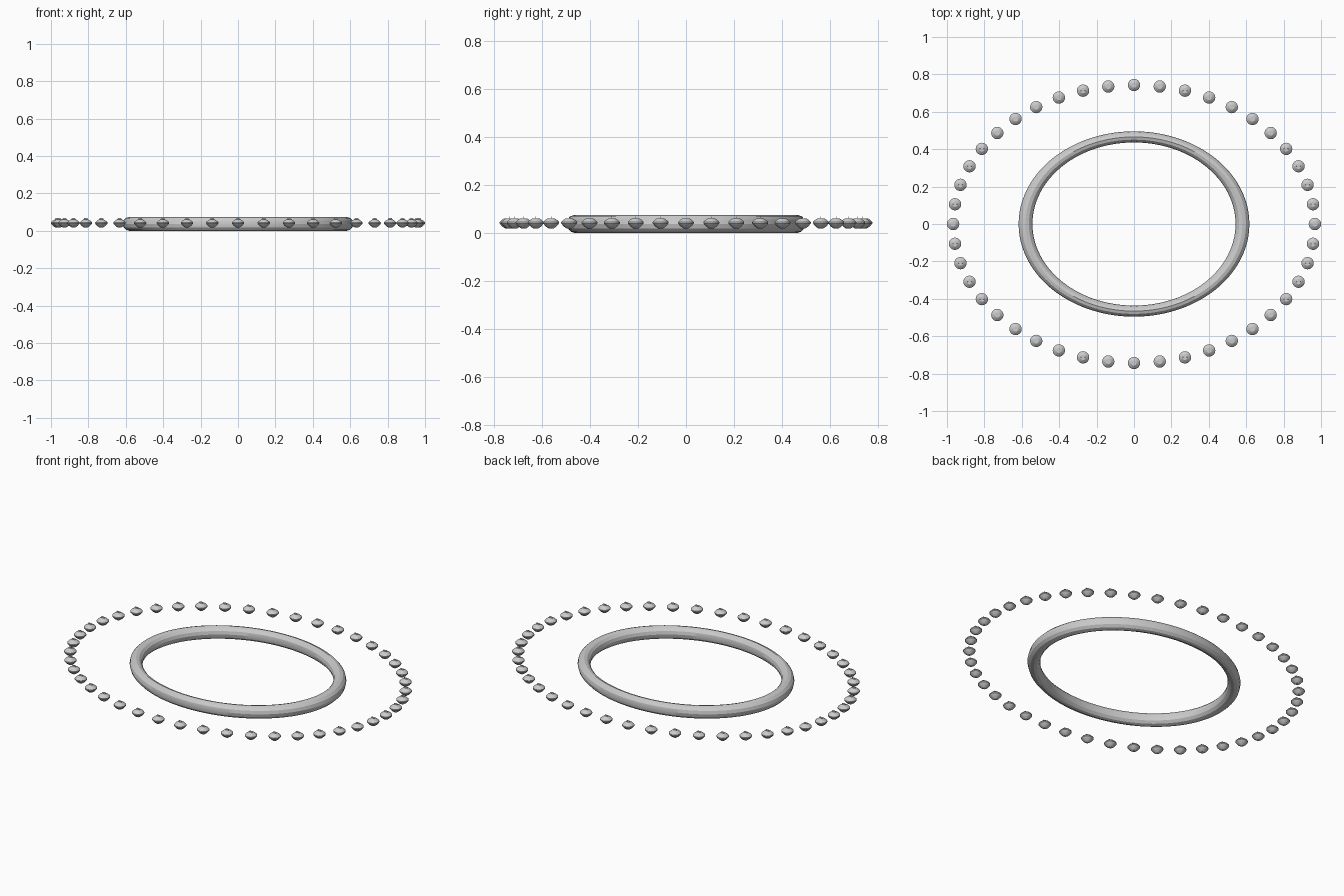
import bpy, bmesh, math

if "Cube" in bpy.data.objects:
    bpy.data.objects.remove(bpy.data.objects["Cube"])

def finish(bm, name, angle=25):
    bmesh.ops.recalc_face_normals(bm, faces=bm.faces)
    me = bpy.data.meshes.new(name)
    bm.to_mesh(me)
    bm.free()
    ob = bpy.data.objects.new(name, me)
    bpy.context.collection.objects.link(ob)
    bpy.ops.object.select_all(action='DESELECT')
    ob.select_set(True)
    bpy.context.view_layer.objects.active = ob
    bpy.ops.object.shade_smooth_by_angle(angle=math.radians(angle))
    return ob

# Oval ring: a round torus squeezed along y
bpy.ops.mesh.primitive_torus_add(major_segments=96, minor_segments=12,
                                 major_radius=0.58, minor_radius=0.037,
                                 location=(0, 0, 0.037))
ring = bpy.context.object
ring.name = "oval_ring"
ring.scale = (1, 0.803, 1)
bpy.ops.object.transform_apply(location=False, rotation=False, scale=True)
bpy.ops.object.shade_smooth_by_angle(angle=math.radians(25))

# Bead profile (radius, height about the rim), lathed round z
PROFILE = [(0.010, -0.024), (0.022, -0.016), (0.033, -0.003), (0.033, 0.003),
           (0.025, 0.011), (0.014, 0.018)]
SIDES = 20

def add_bead(bm, cx, cy, cz):
    rows = [[bm.verts.new((cx + r * math.cos(2 * math.pi * i / SIDES),
                           cy + r * math.sin(2 * math.pi * i / SIDES), cz + z))
             for i in range(SIDES)] for r, z in PROFILE]
    for a, b in zip(rows, rows[1:]):
        for i in range(SIDES):
            j = (i + 1) % SIDES
            bm.faces.new((a[i], a[j], b[j], b[i]))
    bm.faces.new(rows[0][::-1])
    bm.faces.new(rows[-1])
    # Thin crest along x on the top of the bead
    crest = [(-0.018, 0.012), (0.018, 0.012), (0.008, 0.026), (-0.008, 0.026)]
    front, back = [[bm.verts.new((cx + x, cy + s, cz + z)) for x, z in crest]
                   for s in (-0.0008, 0.0008)]
    bm.faces.new(front)
    bm.faces.new(back[::-1])
    for i in range(4):
        j = (i + 1) % 4
        bm.faces.new((front[j], front[i], back[i], back[j]))

# Outer oval of 44 beads
COUNT = 44
bm = bmesh.new()
for k in range(COUNT):
    t = 2 * math.pi * k / COUNT
    add_bead(bm, 0.967 * math.cos(t), 0.743 * math.sin(t), 0.042)
finish(bm, "bead_circle")
